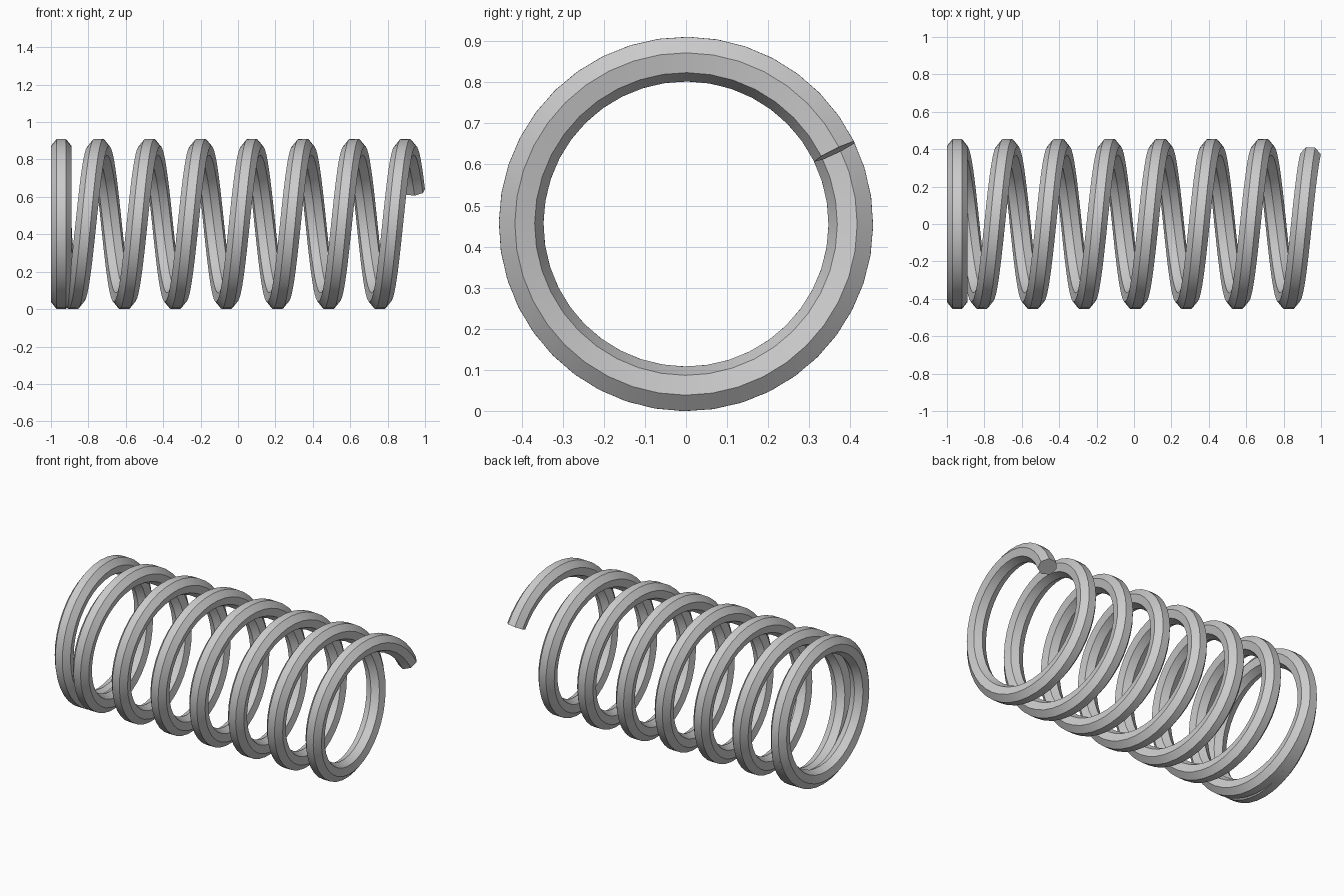
import bpy, bmesh, math
from mathutils import Vector

if "Cube" in bpy.data.objects:
    bpy.data.objects.remove(bpy.data.objects["Cube"])

R, WIRE, SIDES = 0.4037, 0.057, 7      # coil radius, wire radius, wire sides
PITCH, X_TOP, X_FLAT = 0.2734, -0.745, -0.945
T0, T1, PER_TURN = -1.75, 6.178, 40    # start/end in turns, rings per turn
CZ = R + WIRE * math.cos(math.pi / SIDES)


def centre(t):
    a = 2 * math.pi * t
    x = max(X_FLAT, X_TOP + PITCH * t)   # first turn lies flat as a closed coil
    return Vector((x, R * math.sin(a), CZ + R * math.cos(a)))


# Sweep the seven-sided wire along the coil path
bm = bmesh.new()
n = round((T1 - T0) * PER_TURN)
rings = []
for i in range(n + 1):
    t = T0 + (T1 - T0) * i / n
    a = 2 * math.pi * t
    out = Vector((0, math.sin(a), math.cos(a)))
    tangent = (centre(t + 0.01) - centre(t - 0.01)).normalized()
    side = tangent.cross(out).normalized()
    ring = []
    for k in range(SIDES):
        b = math.pi + 2 * math.pi * k / SIDES   # one corner points inwards
        ring.append(bm.verts.new(centre(t) + WIRE * (out * math.cos(b) + side * math.sin(b))))
    rings.append(ring)

for r0, r1 in zip(rings, rings[1:]):
    for k in range(SIDES):
        j = (k + 1) % SIDES
        bm.faces.new((r0[k], r0[j], r1[j], r1[k]))

# Flat cut ends
bm.faces.new(rings[0])
bm.faces.new(rings[-1])
bmesh.ops.recalc_face_normals(bm, faces=bm.faces)

mesh = bpy.data.meshes.new("coil_spring")
bm.to_mesh(mesh)
bm.free()
spring = bpy.data.objects.new("coil_spring", mesh)
bpy.context.collection.objects.link(spring)
bpy.context.view_layer.objects.active = spring
spring.select_set(True)
bpy.ops.object.shade_smooth_by_angle(angle=math.radians(30))
